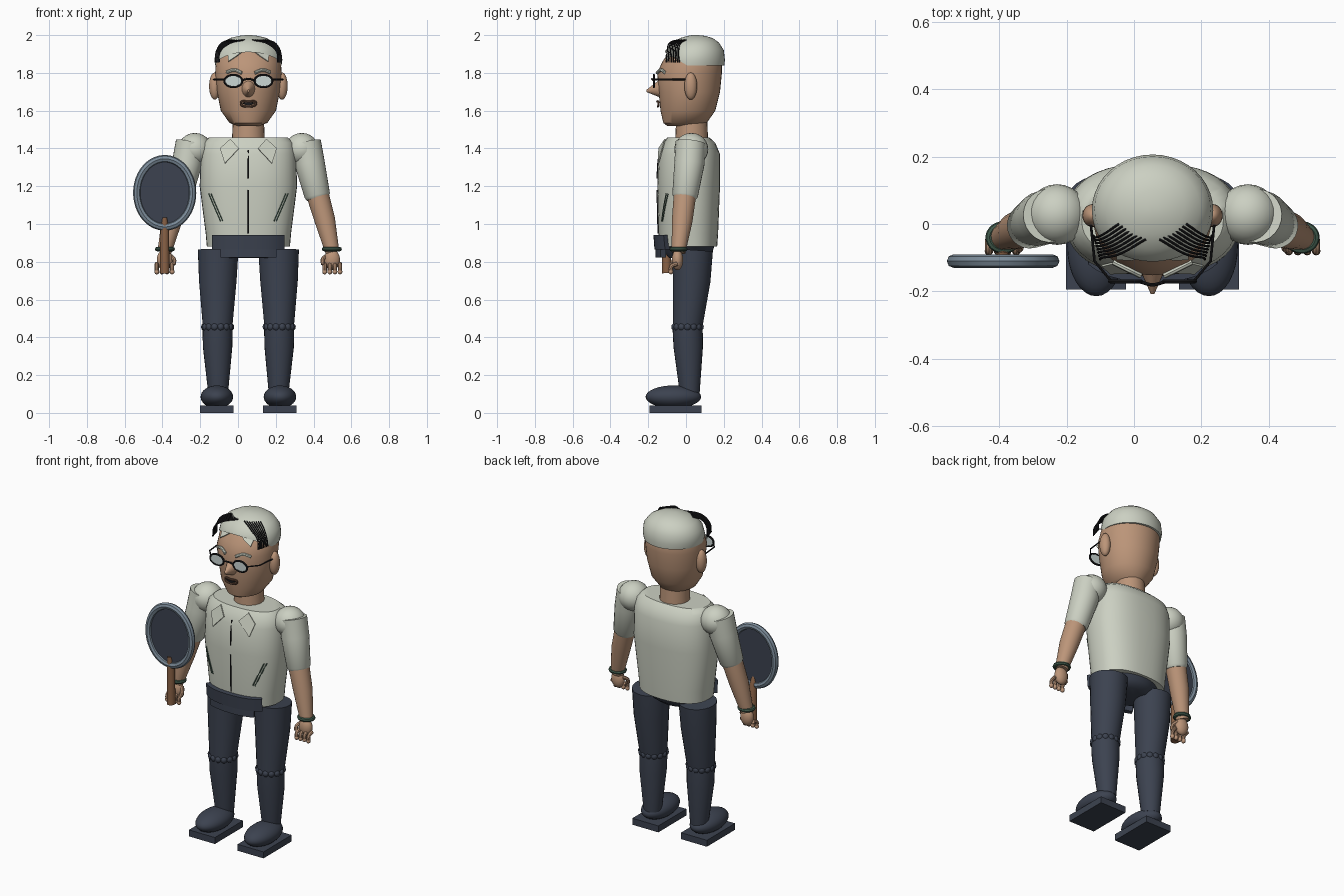
import bpy, bmesh, math
from mathutils import Vector

default = bpy.data.objects.get("Cube")
if default:
    bpy.data.objects.remove(default, do_unlink=True)

CX = 0.055  # body's centre line
parts = []


def material(name, *rgb):
    m = bpy.data.materials.new(name)
    m.use_nodes = True
    m.diffuse_color = (*rgb, 1)
    m.node_tree.nodes["Principled BSDF"].inputs["Base Color"].default_value = (*rgb, 1)
    return m


skin = material("skin", 0.5, 0.3, 0.19)
cloth = material("pale cloth and hair", 0.6, 0.63, 0.54)
navy = material("navy cloth", 0.045, 0.055, 0.08)
steel = material("grey blue rim", 0.2, 0.26, 0.32)
wood = material("brown wood", 0.25, 0.12, 0.06)
green = material("green band", 0.05, 0.1, 0.07)
black = material("black", 0.012, 0.012, 0.014)
glass = material("pale lens", 0.6, 0.68, 0.66)
lip = material("dark lips", 0.16, 0.08, 0.05)


def add(name, bm, mat):
    bmesh.ops.recalc_face_normals(bm, faces=bm.faces)
    mesh = bpy.data.meshes.new(name)
    bm.to_mesh(mesh)
    bm.free()
    mesh.materials.append(mat)
    obj = bpy.data.objects.new(name, mesh)
    bpy.context.collection.objects.link(obj)
    parts.append(obj)
    return obj


def skin_rings(bm, rings):
    """Bridge closed rings of points and cap both ends."""
    rows = [[bm.verts.new(p) for p in ring] for ring in rings]
    n = len(rows[0])
    for a, b in zip(rows, rows[1:]):
        for i in range(n):
            j = (i + 1) % n
            bm.faces.new((a[i], a[j], b[j], b[i]))
    bm.faces.new(rows[0][::-1])
    bm.faces.new(rows[-1])


def power(v, e):
    return math.copysign(abs(v) ** e, v)


def body(levels, p=2, n=40):
    """Stack of superellipses, each level: height, half width, front y, back y."""
    bm = bmesh.new()
    angles = [math.tau * i / n for i in range(n)]
    skin_rings(bm, [[(CX + rx * power(math.cos(a), 2 / p),
                      (f + b) / 2 + (b - f) / 2 * power(math.sin(a), 2 / p), z)
                     for a in angles] for z, rx, f, b in levels])
    return bm


def front(levels, dx, z, gap=0.0, p=2):
    """Point on the front of a stacked body, pushed out by gap."""
    lo, hi = levels[0], levels[0]
    for a, b in zip(levels, levels[1:]):
        if a[0] <= z <= b[0]:
            lo, hi = a, b
    t = (z - lo[0]) / (hi[0] - lo[0]) if hi is not lo else 0
    rx, f, b = (u + (v - u) * t for u, v in zip(lo[1:], hi[1:]))
    d = min(abs(dx) / rx, 0.98)
    return Vector((CX + dx, (f + b) / 2 - (b - f) / 2 * (1 - d ** p) ** (1 / p) - gap, z))


def limb(name, mat, points, radii, n=24):
    pts = [Vector(p) for p in points]
    rot = (pts[-1] - pts[0]).to_track_quat('Z', 'Y')
    bm = bmesh.new()
    skin_rings(bm, [[c + rot @ Vector((r * math.cos(math.tau * i / n), r * math.sin(math.tau * i / n), 0))
                     for i in range(n)] for c, r in zip(pts, radii)])
    return add(name, bm, mat)


def ball(name, mat, centre, size, n=24):
    bm = bmesh.new()
    bmesh.ops.create_uvsphere(bm, u_segments=n, v_segments=n // 2, radius=1)
    for v in bm.verts:
        v.co = Vector(centre) + v.co * Vector(size)
    return add(name, bm, mat)


def box(name, mat, centre, size):
    bm = bmesh.new()
    bmesh.ops.create_cube(bm, size=1)
    for v in bm.verts:
        v.co = Vector(centre) + v.co * Vector(size)
    return add(name, bm, mat)


def wire(name, mat, points, radius, closed=False, smooth=True):
    cu = bpy.data.curves.new(name, 'CURVE')
    cu.dimensions = '3D'
    cu.bevel_depth, cu.bevel_resolution, cu.resolution_u = radius, 2, 6
    cu.use_fill_caps = True
    sp = cu.splines.new('BEZIER')
    sp.bezier_points.add(len(points) - 1)
    for bp, p in zip(sp.bezier_points, points):
        bp.co = p
        bp.handle_left_type = bp.handle_right_type = 'AUTO' if smooth else 'VECTOR'
    sp.use_cyclic_u = closed
    cu.materials.append(mat)
    obj = bpy.data.objects.new(name, cu)
    bpy.context.collection.objects.link(obj)
    parts.append(obj)


def plate(name, mat, points, thick=0.006):
    bm = bmesh.new()
    bm.faces.new([bm.verts.new(p) for p in points])
    obj = add(name, bm, mat)
    mod = obj.modifiers.new("thickness", 'SOLIDIFY')
    mod.thickness, mod.offset = thick, 0


def oval(centre, rx, rz, n):
    c = Vector(centre)
    return [c + Vector((rx * math.cos(math.tau * i / n), 0, rz * math.sin(math.tau * i / n))) for i in range(n)]


# Head, neck and hair cap
HEAD = [(1.52, .06, -.1, .09), (1.535, .1, -.12, .11), (1.6, .146, -.135, .155), (1.7, .166, -.145, .18),
        (1.8, .176, -.152, .19), (1.86, .172, -.125, .19), (1.92, .15, -.085, .16), (1.97, .09, -.03, .12)]
add("head", body(HEAD), skin)
limb("neck", skin, [(CX, .03, 1.42), (CX, .03, 1.56)], [.088, .082])
cap = body([(1.838, .175, -.13, .203), (1.87, .18, -.125, .206), (1.92, .172, -.108, .2), (1.96, .14, -.075, .175),
            (1.985, .095, -.03, .14), (1.996, .05, .01, .1), (2.0, .015, .035, .065)])
bmesh.ops.bisect_plane(cap, geom=cap.verts[:] + cap.edges[:] + cap.faces[:], plane_co=(0, .01, 1.837),
                       plane_no=(0, -.6, -1), clear_outer=True)
add("hair_cap", cap, cloth)

# Shirt with collar, button line and folds
SHIRT = [(.88, .22, -.14, .165), (.95, .226, -.146, .17), (1.2, .258, -.152, .18), (1.37, .252, -.146, .18),
         (1.43, .24, -.12, .155), (1.457, .21, -.1, .125)]
P = 2.4
add("shirt", body(SHIRT, P), cloth)
for top, bottom in ((1.39, 1.24), (1.18, .95)):
    wire("button_line", black, [front(SHIRT, 0, z, .001, P) for z in (top, (top + bottom) / 2, bottom)], .004)

# Trousers: pelvis, waistband
add("pelvis", body([(.82, .13, -.09, .1), (.85, .15, -.115, .14), (.9, .2, -.125, .155)]), navy)
for label, half, z0, z1, gap in (("waistband", .183, .865, .942, .012), ("trouser_front", .143, .822, .87, .006)):
    bm = bmesh.new()
    steps = [half * (i / 8 - 1) for i in range(17)]
    rows = [[bm.verts.new(front(SHIRT, dx, max(z, .88), gap, P) * Vector((1, 1, 0)) + Vector((0, 0, z)))
             for dx in steps] for z in (z0, z1)]
    for i in range(16):
        bm.faces.new((rows[0][i], rows[0][i + 1], rows[1][i + 1], rows[1][i]))
    band = add(label, bm, navy)
    band.modifiers.new("thickness", 'SOLIDIFY').thickness = .03
    band.modifiers["thickness"].offset = 0

# Face: nose, mouth, bridge
bm = bmesh.new()
bmesh.ops.create_cone(bm, cap_ends=True, segments=20, radius1=1, radius2=.12, depth=1)
for v in bm.verts:
    t = v.co.z + .5
    v.co = (CX + v.co.x * .042, -.125 - t * .083, 1.72 + v.co.y * .055 - t * .015)
add("nose", bm, skin)
wire("lips", lip, [front(HEAD, x, z, .012) for x, z in
                   ((-.04, 1.64), (0, 1.648), (.04, 1.64), (0, 1.622))], .006, closed=True)
plate("mouth", black, [front(HEAD, x, z, .012) for x, z in
                       ((-.035, 1.64), (0, 1.645), (.035, 1.64), (0, 1.625))])
wire("glasses_bridge", black, [(CX - .035, -.172, 1.76), (CX, -.18, 1.768), (CX + .035, -.172, 1.76)], .005)

for s, side in ((1, "left"), (-1, "right")):
    def at(dx, y, z):
        return (CX + s * dx, y, z)

    # Ear, brow, glasses
    ball(side + "_ear", skin, at(.178, .025, 1.73), (.03, .034, .072))
    wire(side + "_brow", cloth, [front(HEAD, s * dx, z, .004) for dx, z in
                                 ((.035, 1.8), (.075, 1.815), (.115, 1.803))], .009)
    lens = at(.08, -.17, 1.757)
    plate(side + "_lens", glass, oval(lens, .044, .03, 24))
    wire(side + "_lens_frame", black, oval(lens, .046, .032, 16), .006, closed=True)
    wire(side + "_temple", black, [at(.122, -.17, 1.765), at(.172, -.11, 1.765), at(.185, .02, 1.765)],
         .004, smooth=False)

    # Front lock and swept dark strands
    plate(side + "_front_lock", cloth, [front(HEAD, s * dx, z, .012) for dx, z in
                                        ((.01, 1.93), (.11, 1.92), (.105, 1.86), (.06, 1.89))])
    for i in range(8):
        t = i / 7
        wire(side + "_strand", black, [at(.02 + .08 * t, -.045 + .045 * t, 1.975), at(.1 + .045 * t, -.09 + .06 * t, 1.955),
                                       at(.15 + .02 * t, -.1 + .06 * t, 1.91), at(.155 + .02 * t, -.105 + .07 * t, 1.855)], .0035)

    # Collar flap and side fold
    plate(side + "_collar", cloth, [front(SHIRT, s * dx, z, .012, P) for dx, z in
                                    ((.05, 1.4), (.095, 1.45), (.15, 1.4), (.125, 1.32))])
    for shift in (0, .012):
        wire(side + "_shirt_fold", green, [front(SHIRT, s * (dx - shift), z, .001, P) for dx, z in
                                           ((.21, 1.16), (.185, 1.1), (.148, 1.015))], .003)

    # Arm: shoulder, sleeve, forearm, wristband
    ball(side + "_shoulder", cloth, at(.283, .028, 1.395), (.09, .09, .087))
    limb(side + "_sleeve", cloth, [at(.305, .025, 1.43), at(.325, .018, 1.32), at(.365, -.005, 1.15), at(.367, -.006, 1.135)],
         [.08, .08, .068, .058])
    limb(side + "_forearm", skin, [at(.365, -.005, 1.16), at(.405, -.02, 1.02), at(.445, -.04, .85)], [.06, .055, .037])
    wire(side + "_wristband", green, [at(.442 + .041 * math.cos(a), -.04 + .036 * math.sin(a), .867)
                                      for a in (math.tau * i / 12 for i in range(12))], .012, closed=True)

    # Hand with curled fingers and thumb
    ball(side + "_palm", skin, at(.443, -.045, .81), (.042, .03, .055))
    for i in range(4):
        x = .404 + .027 * i
        wire(side + "_finger", skin, [at(x, -.045, .79), at(x, -.078, .775), at(x, -.08, .748)], .011)
        ball(side + "_fingertip", skin, at(x, -.08, .747), (.013, .013, .014), 12)
    wire(side + "_thumb", skin, [at(.41, -.04, .83), at(.393, -.065, .81), at(.395, -.075, .785)], .011)

    # Leg with bunched knee, shoe and sole
    limb(side + "_thigh", navy, [at(.16, .035, .862), at(.162, .03, .7), at(.163, .008, .45)], [.108, .1, .078])
    limb(side + "_shin", navy, [at(.163, .008, .46), at(.163, .012, .35), at(.16, .02, .1)], [.08, .078, .052])
    for i in range(14):
        a = math.tau * i / 14
        ball(side + "_knee_fold", navy, at(.163 + .067 * math.cos(a), .008 + .067 * math.sin(a), .455),
             (.021, .021, .022), 12)
    ball(side + "_shoe", navy, at(.167, -.067, .085), (.086, .147, .06), 32)
    box(side + "_sole", navy, at(.167, -.056, .02), (.178, .276, .04))

# Racket held in the right hand
RACKET = (-.388, -.11, 1.165)
plate("racket_face", navy, oval(RACKET, .15, .185, 48), .012)
wire("racket_rim", steel, oval(RACKET, .147, .18, 24), .02, closed=True)
limb("racket_handle", wood, [(-.388, -.102, .74), (-.388, -.105, .98), (-.388, -.115, 1.035)], [.025, .023, .012], 16)

# Finish: curves to meshes, smooth shading with sharp edges
bpy.ops.object.select_all(action='DESELECT')
for obj in parts:
    obj.select_set(True)
bpy.context.view_layer.objects.active = parts[0]
bpy.ops.object.convert(target='MESH')
bpy.ops.object.shade_smooth_by_angle(angle=math.radians(40))
